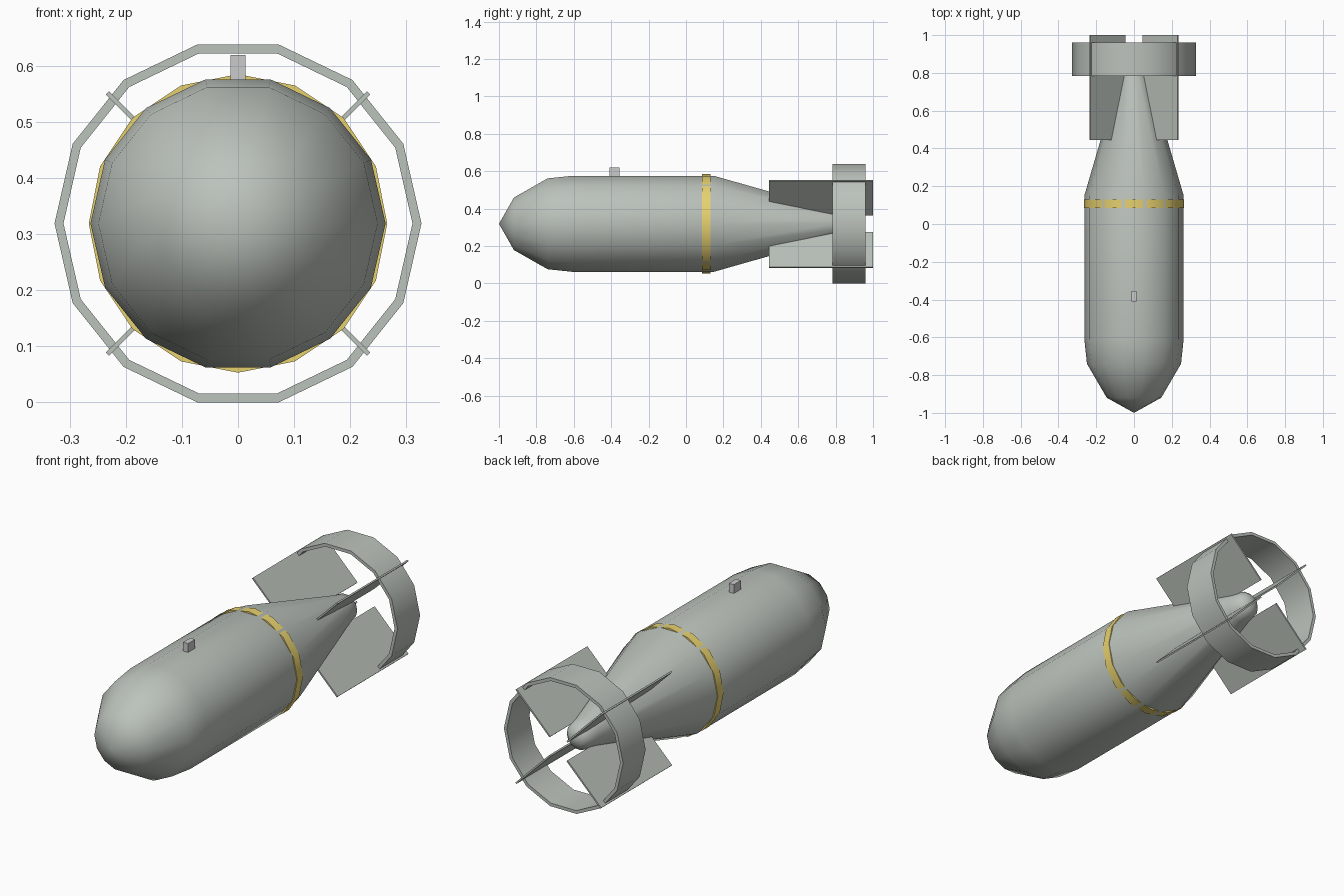
import bpy, bmesh, math
from mathutils import Matrix

if "Cube" in bpy.data.objects:
    bpy.data.objects.remove(bpy.data.objects["Cube"])

CZ = 0.319  # height of the long axis


def material(name, color):
    m = bpy.data.materials.new(name)
    m.diffuse_color = (*color, 1)
    m.use_nodes = True
    m.node_tree.nodes["Principled BSDF"].inputs["Base Color"].default_value = m.diffuse_color
    return m


STEEL = material("grey_green_paint", (0.50, 0.54, 0.50))
YELLOW = material("yellow_paint", (0.80, 0.64, 0.16))


def finish(name, bm, mat=None, smooth=None):
    bmesh.ops.recalc_face_normals(bm, faces=bm.faces)
    me = bpy.data.meshes.new(name)
    bm.to_mesh(me)
    bm.free()
    ob = bpy.data.objects.new(name, me)
    bpy.context.collection.objects.link(ob)
    if mat:
        me.materials.append(mat)
    if smooth:
        bpy.ops.object.select_all(action='DESELECT')
        ob.select_set(True)
        bpy.context.view_layer.objects.active = ob
        bpy.ops.object.shade_smooth_by_angle(angle=math.radians(smooth))
    return ob


def lathe(name, profile, sides, mat, smooth, closed=False):
    """Spin (y, radius) points around the long axis."""
    bm = bmesh.new()
    rings = []
    for y, r in profile:
        if r == 0:
            rings.append([bm.verts.new((0, y, CZ))] * sides)
            continue
        angles = [2 * math.pi * i / sides for i in range(sides)]
        rings.append([bm.verts.new((r * math.cos(a), y, CZ + r * math.sin(a))) for a in angles])
    pairs = list(zip(rings, rings[1:]))
    if closed:
        pairs.append((rings[-1], rings[0]))
    for a, b in pairs:
        for i in range(sides):
            j = (i + 1) % sides
            bm.faces.new(dict.fromkeys((a[i], a[j], b[j], b[i])))
    return finish(name, bm, mat, smooth)


def box(name, lo, hi, mat=None, turn=None):
    bm = bmesh.new()
    bmesh.ops.create_cube(bm, size=1)
    for v in bm.verts:
        v.co = [l + (c + 0.5) * (h - l) for c, l, h in zip(v.co, lo, hi)]
    if turn is not None:
        bm.transform(Matrix.Translation((0, 0, CZ)) @ Matrix.Rotation(turn, 4, 'Y'))
    return finish(name, bm, mat)


# Body with rounded nose and tapered tail
lathe("body", [(-1, 0), (-0.92, 0.144), (-0.74, 0.249), (-0.61, 0.263), (0.15, 0.263),
               (0.79, 0.076), (0.84, 0.066), (0.868, 0.04), (0.878, 0)], 14, STEEL, 45)

# Painted band, slightly cut by the body corners
lathe("yellow_band", [(0.085, 0.24), (0.085, 0.266), (0.13, 0.266), (0.13, 0.24)],
      16, YELLOW, 45, closed=True)

# Tail ring
lathe("tail_ring", [(0.783, 0.311), (0.783, 0.327), (0.96, 0.327), (0.96, 0.311)],
      14, STEEL, 45, closed=True)

# Four diagonal fins
for i in range(4):
    box(f"tail_fin_{i + 1}", (0.066, 0.445, -0.004), (0.329, 1.0, 0.004),
        STEEL, math.radians(45 + 90 * i))

# Suspension lug
box("suspension_lug", (-0.0135, -0.41, 0.56), (0.0135, -0.355, 0.619))
